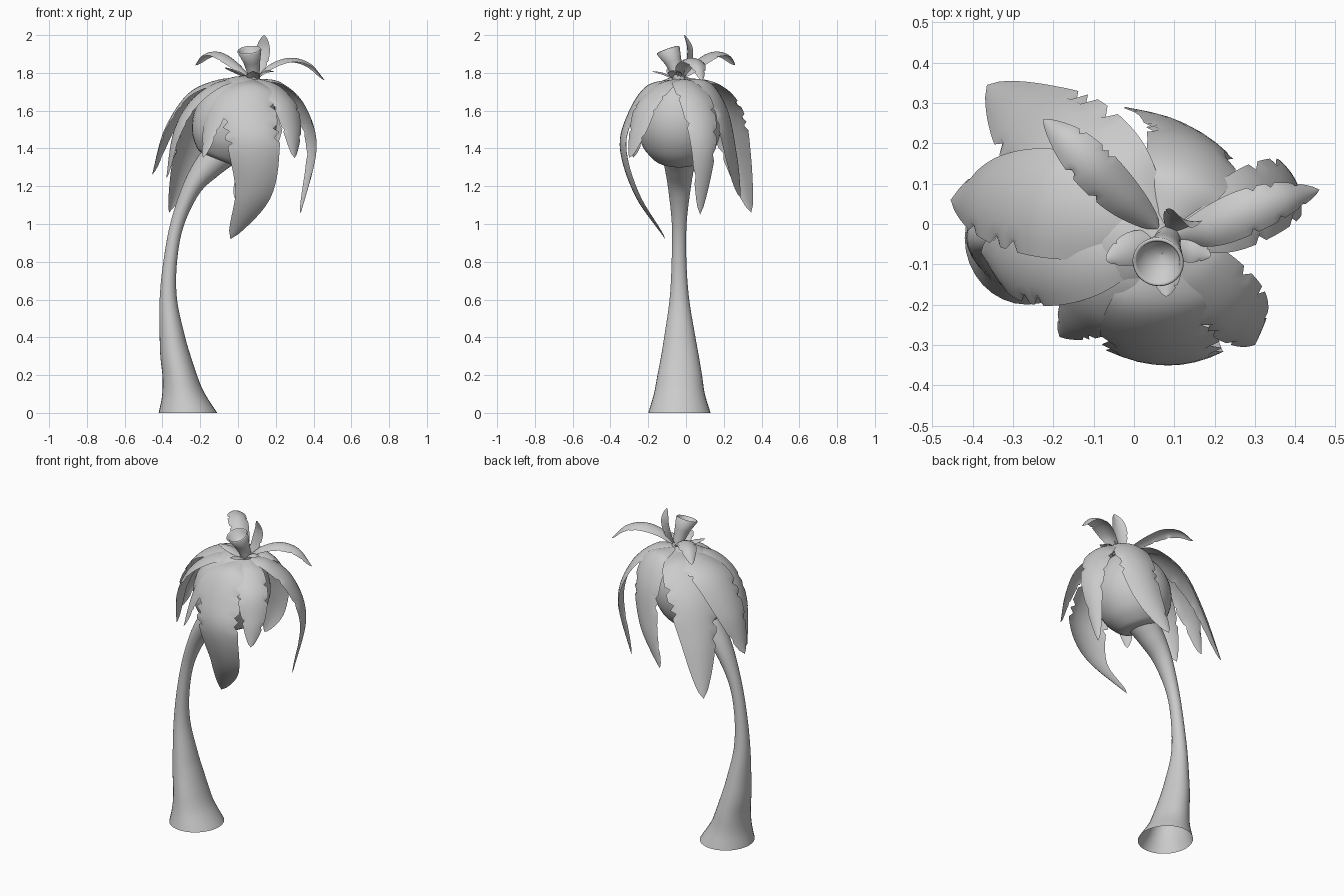
import bpy, bmesh, math, random
from mathutils import Vector

if "Cube" in bpy.data.objects:
    bpy.data.objects.remove(bpy.data.objects["Cube"])

random.seed(4)


def spline(ctrl, n):
    """Catmull-Rom samples through control tuples of any length."""
    k = len(ctrl)
    P = [Vector(c) for c in ctrl]
    P = [2 * P[0] - P[1]] + P + [2 * P[-1] - P[-2]]
    out = []
    for i in range(n + 1):
        f = i / n * (k - 1)
        j = min(int(f), k - 2)
        u = f - j
        a, b, c, d = P[j:j + 4]
        out.append(0.5 * (2 * b + (c - a) * u + (2 * a - 5 * b + 4 * c - d) * u * u
                          + (3 * b - a - 3 * c + d) * u ** 3))
    return out


def finish(name, bm):
    bmesh.ops.remove_doubles(bm, verts=bm.verts, dist=1e-5)
    me = bpy.data.meshes.new(name)
    bm.to_mesh(me)
    bm.free()
    ob = bpy.data.objects.new(name, me)
    bpy.context.collection.objects.link(ob)
    for p in me.polygons:
        p.use_smooth = True
    return ob


def skin(bm, rows, closed):
    for a, b in zip(rows, rows[1:]):
        m = len(a)
        for i in range(m if closed else m - 1):
            j = (i + 1) % m
            bm.faces.new((a[i], a[j], b[j], b[i]))


def tube(name, rings, steps, axis=None, flat_base=False, sides=32):
    """Sweep elliptical rings given as (x, y, z, rx, ry)."""
    bm = bmesh.new()
    s = spline(rings, steps) if steps else [Vector(r) for r in rings]
    rows = []
    for i, r in enumerate(s):
        c = Vector(r[:3])
        t = axis or (Vector(s[min(i + 1, len(s) - 1)][:3]) - Vector(s[max(i - 1, 0)][:3])).normalized()
        if flat_base:
            w = min(1, c.z / 0.4)
            t = (t * w + Vector((0, 0, 1)) * (1 - w)).normalized()
        u = Vector((0, 1, 0)).cross(t).normalized()
        v = t.cross(u)
        rows.append([bm.verts.new(c + u * r[3] * math.cos(a) + v * r[4] * math.sin(a))
                     for a in (2 * math.pi * k / sides for k in range(sides))])
    skin(bm, rows, True)
    return finish(name, bm)


def leaf(name, path, half, cup=0.25, heading=None, notches=3, n=36):
    """Thin blade along a path, cupped across, with small torn notches in its edges."""
    bm = bmesh.new()
    pts = spline(path, n)
    d = pts[n // 2] - pts[0]
    az = math.atan2(d.y, d.x) if heading is None else math.radians(heading)
    flat = Vector((-math.sin(az), math.cos(az), 0))
    torn = {s: random.sample(range(n // 3, n - 3), notches) for s in (-1, 1)}
    rows = []
    for i, p in enumerate(pts):
        t = (pts[min(i + 1, n)] - pts[max(i - 1, 0)]).normalized()
        side = (flat - t * flat.dot(t)).normalized()
        nrm = t.cross(side)
        f = i / n
        w = half * (0.08 * (1 - f) + max(0, math.sin(math.pi * f ** 0.9)) ** 0.65)
        row = []
        for k in range(-4, 5):
            s = k / 4
            e = w
            if abs(k) == 4 and i in torn[1 if k > 0 else -1]:
                e *= 0.8
            row.append(bm.verts.new(p + side * s * e - nrm * cup * w * s * s))
        rows.append(row)
    skin(bm, rows, False)
    return finish(name, bm)


# Flared, bent trunk, open at the foot
tube("trunk", [(-.265, -.035, 0, .155, .165), (-.29, -.035, .1, .112, .135),
               (-.31, -.033, .2, .09, .118), (-.332, -.032, .3, .079, .1),
               (-.348, -.033, .4, .067, .083), (-.369, -.035, .6, .046, .052),
               (-.359, -.037, .8, .036, .039), (-.322, -.036, 1.0, .036, .039),
               (-.245, -.035, 1.19, .05, .06), (-.155, -.035, 1.31, .075, .08),
               (-.08, -.035, 1.38, .085, .09)], 50, flat_base=True)

# Tilted round bulb under the crown
foot, top = Vector((-.09, -.035, 1.34)), Vector((.075, -.035, 1.78))
prof = [(-.01, .05), (.0, .115), (.06, .155), (.2, .2), (.4, .222), (.6, .21),
        (.78, .165), (.92, .095), (1.0, .01)]
tube("bulb", [(*(foot.lerp(top, t)), r, r) for t, r in prof], 32,
     axis=(top - foot).normalized())

# Hollow funnel stem on top
tube("top_stem", [(.085, -.035, 1.75, .034, .034), (.082, -.045, 1.80, .033, .033),
                  (.073, -.068, 1.86, .045, .045), (.06, -.094, 1.918, .064, .064),
                  (.059, -.096, 1.923, .06, .06), (.06, -.094, 1.918, .054, .054),
                  (.068, -.078, 1.88, .04, .04), (.07, -.074, 1.875, .001, .001)], 0,
     axis=Vector((-.1, -.33, .94)).normalized())

# Large drooping leaves: path from the crown to the tip, half width
big = {
    "leaf_back_left": ([(.05, 0, 1.77), (-.07, .12, 1.75), (-.2, .22, 1.61),
                        (-.29, .28, 1.38), (-.365, .345, 1.06)], .135),
    "leaf_left": ([(.05, -.01, 1.77), (-.1, .03, 1.765), (-.26, .06, 1.69),
                   (-.385, .07, 1.5), (-.455, .06, 1.26)], .13),
    "leaf_left_front": ([(.04, -.04, 1.77), (-.11, -.08, 1.75), (-.25, -.1, 1.65),
                         (-.34, -.1, 1.48), (-.38, -.07, 1.24)], .105),
    "leaf_front": ([(.07, -.06, 1.77), (.06, -.21, 1.73), (.06, -.31, 1.58),
                    (.085, -.35, 1.4), (.08, -.27, 1.15), (-.04, -.11, .92)], .14),
    "leaf_back": ([(.08, 0, 1.77), (.13, .12, 1.75), (.15, .21, 1.6),
                   (.1, .26, 1.36), (-.02, .29, 1.14)], .11),
    "leaf_right": ([(.1, -.03, 1.77), (.22, .01, 1.75), (.34, .07, 1.63),
                    (.405, .1, 1.4), (.33, .075, 1.05)], .09),
    "leaf_front_right": ([(.1, -.05, 1.77), (.18, -.13, 1.74), (.26, -.22, 1.64),
                          (.295, -.265, 1.5), (.3, -.3, 1.35)], .085),
    "leaf_front_left": ([(.04, -.06, 1.77), (-.04, -.14, 1.74), (-.11, -.21, 1.65),
                         (-.15, -.25, 1.52), (-.185, -.28, 1.35)], .08),
}
for name, (path, half) in big.items():
    leaf(name, path, half, heading=-90 if name == "leaf_front" else None)

# Upper leaves and little sprouts around the stem
leaf("upper_leaf_right", [(.1, -.03, 1.78), (.18, -.01, 1.85), (.28, .03, 1.88),
                          (.38, .065, 1.85), (.46, .085, 1.76)], .055, 0.4)
leaf("upper_leaf_back_left", [(.06, -.01, 1.78), (-.02, .06, 1.86), (-.1, .14, 1.91),
                              (-.17, .21, 1.9), (-.225, .26, 1.84)], .055, 0.4)
leaf("upright_leaf", [(.09, -.02, 1.77), (.11, .005, 1.85), (.13, .01, 1.93),
                      (.14, -.01, 2.0)], .042, 0.3, heading=70, notches=1)
leaf("sprout_left", [(.07, -.04, 1.77), (0, -.06, 1.81), (-.07, -.09, 1.83)],
     .04, 0.3, notches=1)
leaf("sprout_front", [(.08, -.06, 1.77), (.08, -.12, 1.8), (.08, -.18, 1.81)],
     .035, 0.3, notches=1)
leaf("sprout_right", [(.09, -.05, 1.77), (.14, -.06, 1.81), (.19, -.08, 1.81)],
     .035, 0.3, notches=1)
